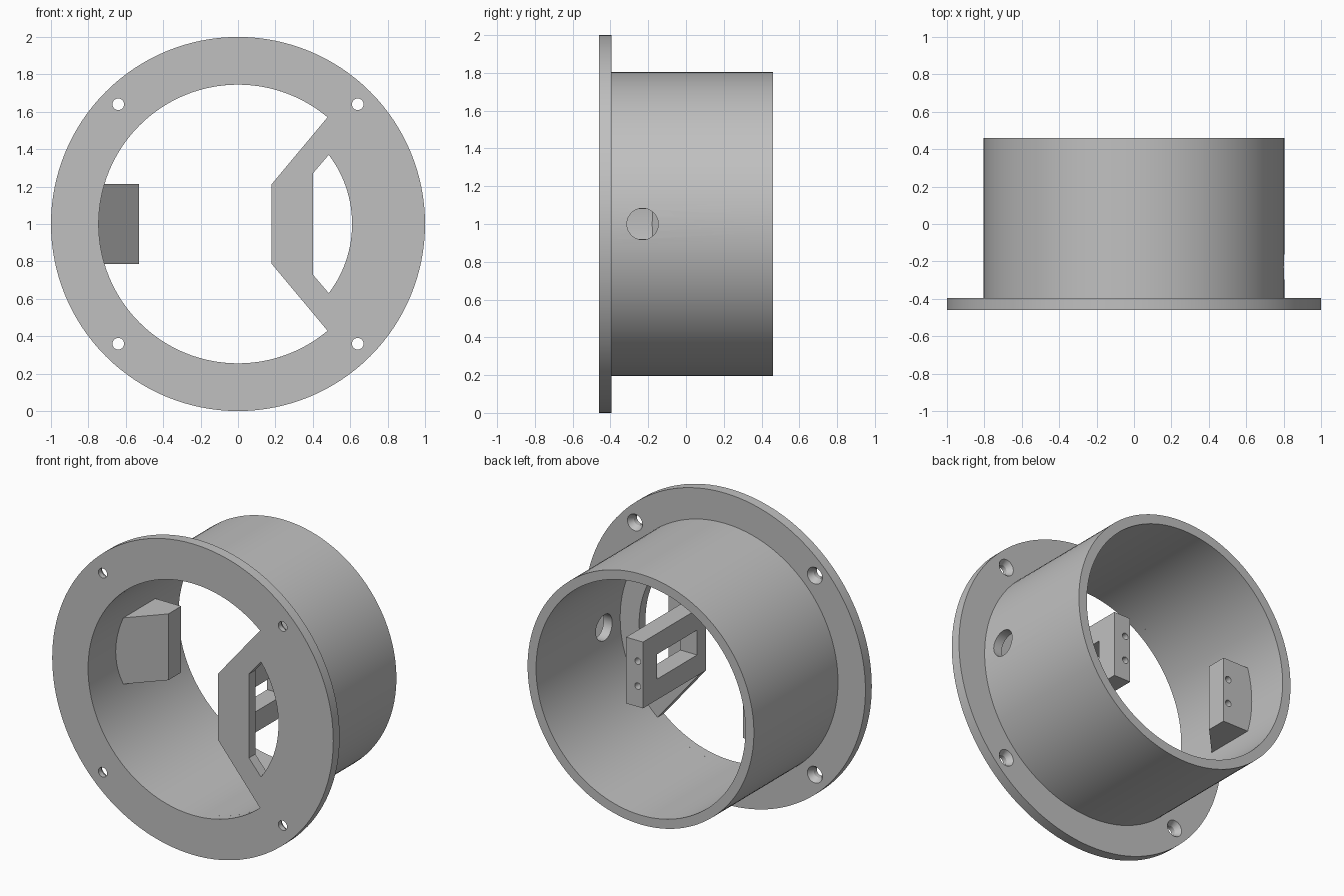
import bpy, bmesh, math
from mathutils import Vector, Matrix

if "Cube" in bpy.data.objects:
    bpy.data.objects.remove(bpy.data.objects["Cube"])

SIDES = 128
CENTRE = 1.0

grey = bpy.data.materials.new("plain_grey")
grey.use_nodes = True
colour = (0.53, 0.53, 0.53, 1)
grey.diffuse_color = colour
grey.node_tree.nodes["Principled BSDF"].inputs["Base Color"].default_value = colour


def finish_mesh(name, bm):
    bmesh.ops.recalc_face_normals(bm, faces=bm.faces)
    mesh = bpy.data.meshes.new(name)
    bm.to_mesh(mesh)
    bm.free()
    mesh.materials.append(grey)
    obj = bpy.data.objects.new(name, mesh)
    bpy.context.collection.objects.link(obj)
    return obj


def prism(name, start, sweep):
    """Extrude a closed loop of 3D points along a vector."""
    bm = bmesh.new()
    face = bm.faces.new([bm.verts.new(p) for p in start])
    new = bmesh.ops.extrude_face_region(bm, geom=[face], use_keep_orig=True)["geom"]
    verts = [v for v in new if isinstance(v, bmesh.types.BMVert)]
    bmesh.ops.translate(bm, verts=verts, vec=Vector(sweep))
    return finish_mesh(name, bm)


def front_prism(name, profile, y0, y1):
    """Profile in x and height above the ring centre, swept in y."""
    return prism(name, [(x, y0, CENTRE + z) for x, z in profile], (0, y1 - y0, 0))


def box(name, x0, x1, y0, y1, half):
    return front_prism(name, [(x0, -half), (x1, -half), (x1, half), (x0, half)], y0, y1)


def cone(name, centre, r0, r1, depth, axis="Y", sides=32):
    """Cylinder or cone; r0 is the radius at the low end of the axis."""
    bm = bmesh.new()
    turn = Matrix.Rotation(-math.pi / 2, 4, "X") if axis == "Y" else Matrix.Rotation(math.pi / 2, 4, "Y")
    bmesh.ops.create_cone(bm, cap_ends=True, segments=sides, radius1=r0, radius2=r1,
                          depth=depth, matrix=Matrix.Translation(centre) @ turn)
    return finish_mesh(name, bm)


def arc(radius, start, end, steps):
    angles = [math.radians(start + (end - start) * i / steps) for i in range(steps + 1)]
    return [(radius * math.cos(a), radius * math.sin(a)) for a in angles]


def cut(obj, *cutters):
    bpy.context.view_layer.objects.active = obj
    for cutter in cutters:
        cutter.hide_render = True
        mod = obj.modifiers.new("cut", "BOOLEAN")
        mod.operation, mod.solver, mod.object = "DIFFERENCE", "EXACT", cutter
        bpy.ops.object.modifier_apply(modifier=mod.name)
        bpy.data.objects.remove(cutter)


# Key depths, front to back
front, flange_back, mount_back, back = -0.46, -0.395, 0.18, 0.46
bore, half_height = 0.745, 0.213

# Flange with its opening, side slot and countersunk screw holes
flange = cone("flange", (0, (front + flange_back) / 2, CENTRE), 1, 1, flange_back - front, sides=SIDES)
opening = arc(bore, 50, 310, 92) + [(0.18, -half_height), (0.18, half_height)]
slot = arc(0.61, -37.3, 37.3, 28) + [(0.4, 0.27), (0.4, -0.27)]
cut(flange, front_prism("opening_cutter", opening, -0.6, -0.3),
    front_prism("slot_cutter", slot, -0.6, -0.3))
for x in (-0.64, 0.64):
    for z in (-0.64, 0.64):
        cut(flange, cone("screw_cutter", (x, -0.45, CENTRE + z), 0.031, 0.031, 0.2),
            cone("countersink_cutter", (x, flange_back - 0.01, CENTRE + z), 0.031, 0.063, 0.05))

# Tube with a round hole in its left wall
middle, length = (flange_back - 0.01 + back) / 2, back - flange_back + 0.01
tube = cone("tube", (0, middle, CENTRE), 0.805, 0.805, length, sides=SIDES)
cut(tube, cone("bore_cutter", (0, middle, CENTRE), bore, bore, 2, sides=SIDES),
    cone("side_hole_cutter", (0.8, -0.23, CENTRE), 0.083, 0.083, 0.4, axis="X", sides=48))

# Left mounting post with a window through it
post = box("mounting_post", 0.18, 0.30, flange_back - 0.02, mount_back, half_height)
cut(post, box("window_cutter", 0.1, 0.4, -0.37, 0.04, 0.08))

# Right mounting block, sloped at the front and sunk into the tube wall
outline = [(-0.53, mount_back), (-0.53, 0.05), (-0.76, -0.195), (-0.76, mount_back)]
block = prism("mounting_block", [(x, y, CENTRE - half_height) for x, y in outline],
              (0, 0, 2 * half_height))

# Paired pilot holes in the back of both mounts
for mount, x in ((post, 0.217), (block, -0.567)):
    for z in (-0.08, 0.08):
        cut(mount, cone("pilot_cutter", (x, mount_back, CENTRE + z), 0.021, 0.021, 0.2, sides=24))

# Smooth round walls, keep edges sharp
bpy.ops.object.select_all(action="DESELECT")
for obj in (flange, tube, post, block):
    obj.select_set(True)
bpy.context.view_layer.objects.active = flange
bpy.ops.object.shade_smooth_by_angle(angle=math.radians(30))
